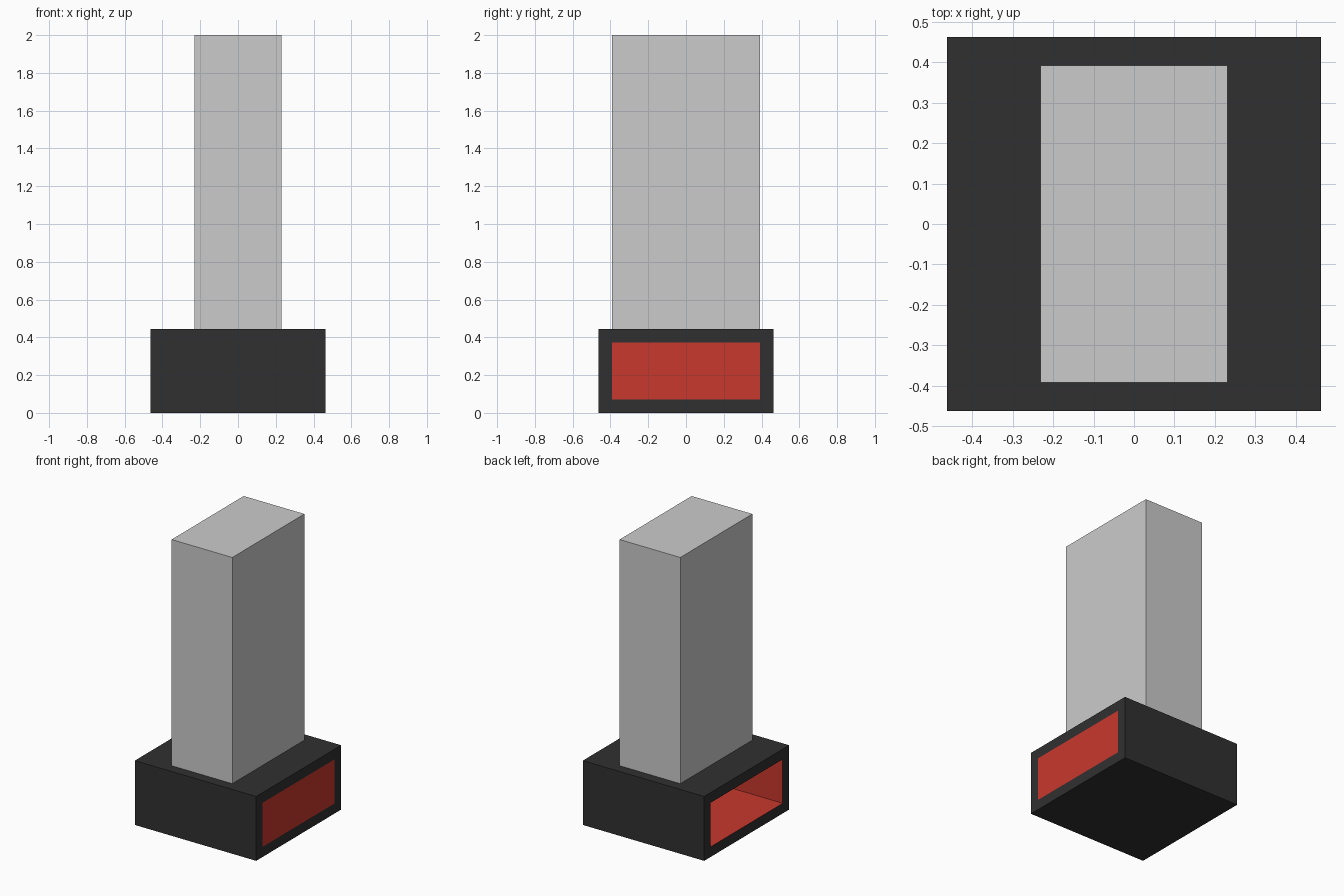
import bpy, bmesh
from mathutils import Matrix, Vector

if "Cube" in bpy.data.objects:
    bpy.data.objects.remove(bpy.data.objects["Cube"])

HALF, BASE_H, RIM = 0.462, 0.443, 0.07


def material(name, rgb):
    m = bpy.data.materials.new(name)
    m.diffuse_color = (*rgb, 1)
    m.use_nodes = True
    m.node_tree.nodes["Principled BSDF"].inputs["Base Color"].default_value = m.diffuse_color
    return m


def box(bm, size, centre):
    bmesh.ops.create_cube(bm, size=1, matrix=Matrix.Translation(centre) @ Matrix.Diagonal((*size, 1)))


def finish(name, bm, mats=()):
    bmesh.ops.recalc_face_normals(bm, faces=bm.faces[:])
    mesh = bpy.data.meshes.new(name)
    bm.to_mesh(mesh)
    bm.free()
    for m in mats:
        mesh.materials.append(m)
    bpy.context.collection.objects.link(bpy.data.objects.new(name, mesh))


# Firebox: dark block with a framed red panel on each x side
bm = bmesh.new()
box(bm, (2 * HALF, 2 * HALF, BASE_H), (0, 0, BASE_H / 2))
bm.normal_update()
panels = [f for f in bm.faces if abs(f.normal.x) > 0.9]
bmesh.ops.inset_individual(bm, faces=panels, thickness=RIM, use_even_offset=True)
for f in panels:
    f.material_index = 1

# Hearth: the left panel is pushed in to make an open red cavity
left = min(panels, key=lambda f: f.calc_center_median().x)
inner = bmesh.ops.extrude_discrete_faces(bm, faces=[left])["faces"][0]
bmesh.ops.translate(bm, verts=inner.verts[:], vec=Vector((2 * HALF - RIM, 0, 0)))
inner.material_index = 1
for e in inner.edges:
    for f in e.link_faces:
        f.material_index = 1
finish("firebox", bm, [material("charcoal", (0.03, 0.03, 0.03)),
                       material("red", (0.58, 0.04, 0.027))])

# Chimney
bm = bmesh.new()
box(bm, (0.462, 0.784, 2 - BASE_H), (0, 0, (2 + BASE_H) / 2))
finish("chimney", bm)
